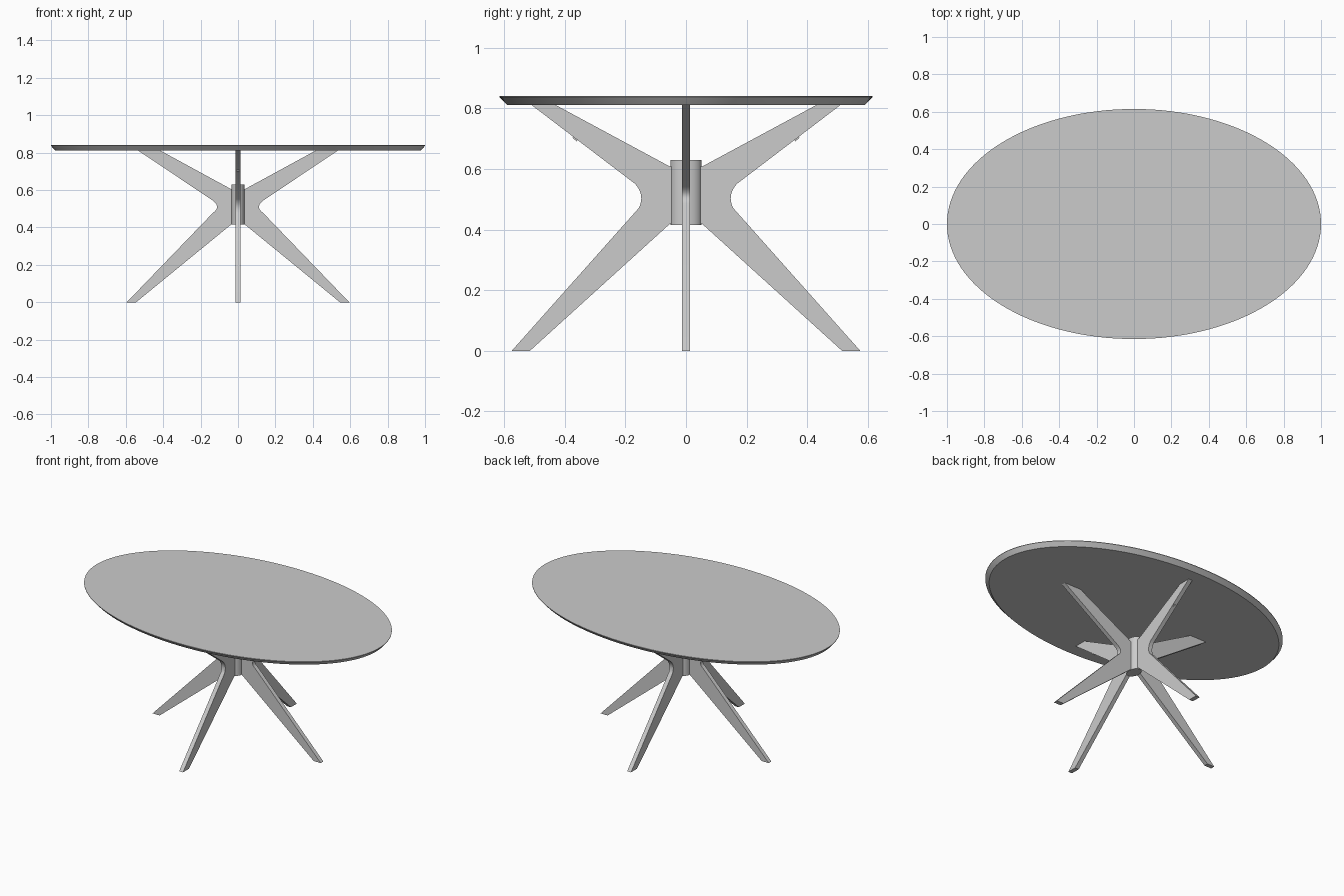
import bpy, bmesh, math
from mathutils import Matrix, Vector

cube = bpy.data.objects.get("Cube")
if cube:
    bpy.data.objects.remove(cube, do_unlink=True)

grey = bpy.data.materials.new("light grey")
grey.use_nodes = True
colour = (0.6, 0.6, 0.6, 1)
grey.diffuse_color = colour
grey.node_tree.nodes["Principled BSDF"].inputs["Base Color"].default_value = colour


def finish(name, bm, angle=30):
    """Turn a bmesh into a shaded object."""
    bmesh.ops.recalc_face_normals(bm, faces=bm.faces)
    mesh = bpy.data.meshes.new(name)
    bm.to_mesh(mesh)
    bm.free()
    mesh.materials.append(grey)
    obj = bpy.data.objects.new(name, mesh)
    bpy.context.collection.objects.link(obj)
    bpy.ops.object.select_all(action='DESELECT')
    obj.select_set(True)
    bpy.context.view_layer.objects.active = obj
    bpy.ops.object.shade_smooth_by_angle(angle=math.radians(angle))
    return obj


def loft(name, rings, sides):
    """Stack of ellipses given as (x radius, y radius, z), capped at both ends."""
    bm = bmesh.new()
    loops = []
    for rx, ry, z in rings:
        loops.append([bm.verts.new((rx * math.cos(math.tau * i / sides),
                                    ry * math.sin(math.tau * i / sides), z))
                      for i in range(sides)])
    for low, high in zip(loops, loops[1:]):
        for i in range(sides):
            j = (i + 1) % sides
            bm.faces.new((low[i], low[j], high[j], high[i]))
    bm.faces.new(loops[0])
    bm.faces.new(loops[-1])
    return finish(name, bm)


def curve(a, control, b, steps=8):
    """Rounded corner from a to b, pulled towards the control point."""
    a, control, b = Vector(a), Vector(control), Vector(b)
    return [a * (1 - t) ** 2 + control * 2 * t * (1 - t) + b * t * t
            for t in (i / steps for i in range(steps + 1))]


def leg(name, outline, turn, thick=0.027):
    """Flat board cut to the outline (distance out, height), turned about z."""
    bm = bmesh.new()
    face = bm.faces.new([bm.verts.new((p[0], -thick / 2, p[1])) for p in outline])
    side = bmesh.ops.extrude_face_region(bm, geom=[face])["geom"]
    bmesh.ops.translate(bm, vec=(0, thick, 0),
                        verts=[v for v in side if isinstance(v, bmesh.types.BMVert)])
    bm.transform(Matrix.Rotation(turn, 4, 'Z'))
    return finish(name, bm)


# Oval top with an undercut edge
loft("table_top", [(0.978, 0.59, 0.811), (0.997, 0.611, 0.833),
                   (1.0, 0.615, 0.837), (1.0, 0.615, 0.84)], 128)

# Central column
loft("hub", [(0.036, 0.051, 0.415), (0.036, 0.051, 0.63)], 32)

# Branching boards: long pair sideways, short pair front to back
side_outline = ([(0, 0.417), (0.035, 0.417), (0.545, 0), (0.595, 0)]
                + curve((0.134, 0.478), (0.085, 0.513), (0.144, 0.55))
                + [(0.535, 0.812), (0.417, 0.812), (0.035, 0.604), (0, 0.604)])
end_outline = ([(0, 0.419), (0.053, 0.419), (0.515, 0), (0.575, 0)]
               + curve((0.155, 0.472), (0.135, 0.514), (0.168, 0.551))
               + [(0.511, 0.812), (0.432, 0.812), (0.053, 0.608), (0, 0.608)])
for name, outline, turn in (("left_leg", side_outline, 0),
                            ("back_leg", end_outline, 0.5),
                            ("right_leg", side_outline, 1),
                            ("front_leg", end_outline, 1.5)):
    leg(name, outline, turn * math.pi)

# Small plates under the front and back arms
for name, s in (("back_plate", 1), ("front_plate", -1)):
    bm = bmesh.new()
    bmesh.ops.create_cube(bm, size=1)
    bm.transform(Matrix.Translation((0, s * 0.365, 0.7))
                 @ Matrix.Rotation(s * math.atan2(0.261, 0.343), 4, 'X')
                 @ Matrix.Diagonal((0.014, 0.018, 0.008, 1)))
    finish(name, bm)
